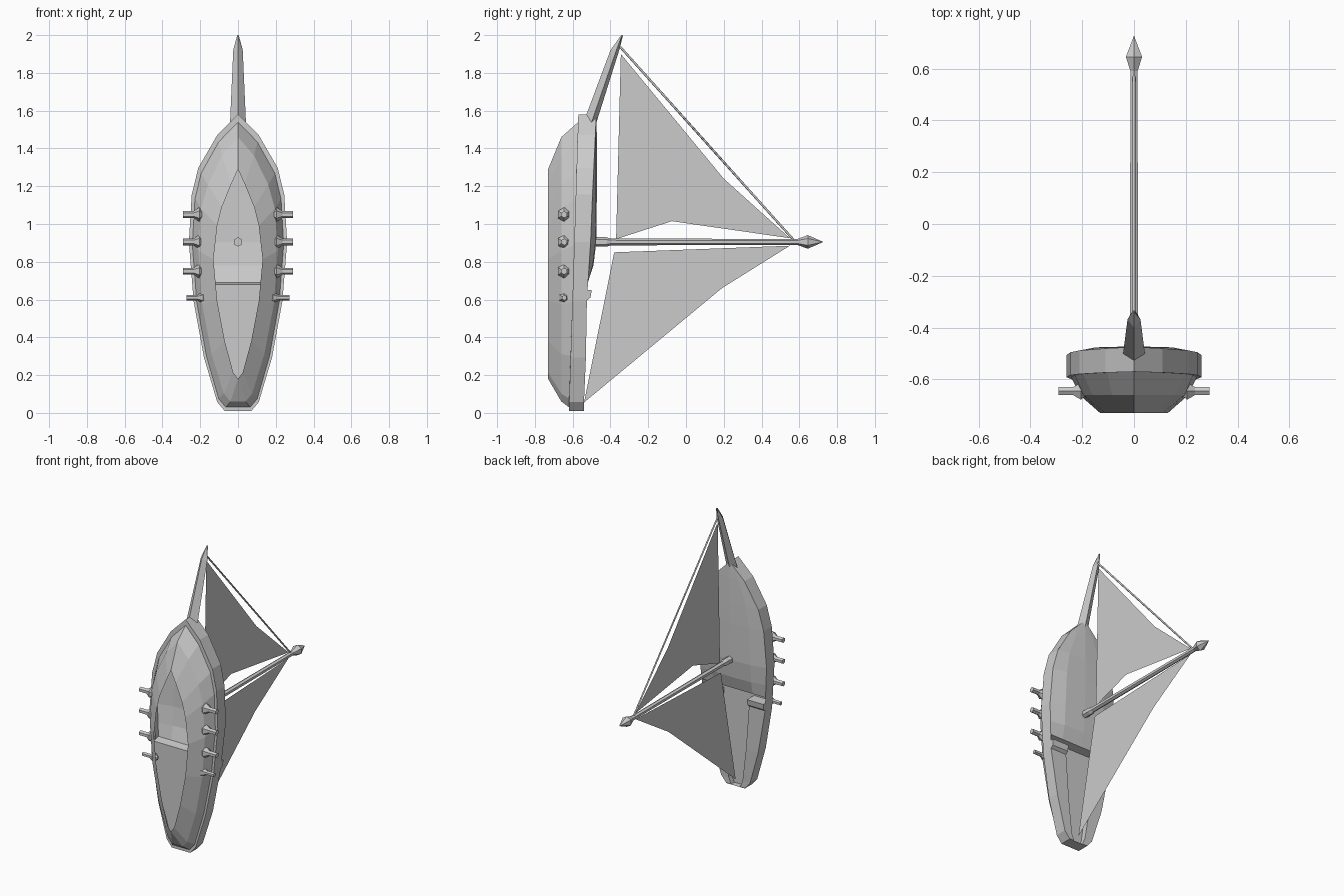
import bpy, bmesh, math

cube = bpy.data.objects.get("Cube")
if cube:
    bpy.data.objects.remove(cube, do_unlink=True)

GREY = (0.6, 0.6, 0.6, 1.0)
grey = bpy.data.materials.new("plain grey")
grey.use_nodes = True
grey.diffuse_color = GREY
shader = grey.node_tree.nodes["Principled BSDF"]
shader.inputs["Base Color"].default_value = GREY
shader.inputs["Roughness"].default_value = 0.8


def finish(name, bm, mirror=False):
    """Turn a bmesh into a named flat-shaded object."""
    bmesh.ops.remove_doubles(bm, verts=bm.verts, dist=0.0005)
    bmesh.ops.recalc_face_normals(bm, faces=bm.faces)
    mesh = bpy.data.meshes.new(name)
    bm.to_mesh(mesh)
    bm.free()
    mesh.materials.append(grey)
    ob = bpy.data.objects.new(name, mesh)
    bpy.context.collection.objects.link(ob)
    if mirror:
        ob.modifiers.new("Mirror", 'MIRROR').use_axis[0] = True
    return ob


def loft(name, rows, closed=False, caps=False, mirror=False):
    """Skin a list of equally long point rows with quads."""
    bm = bmesh.new()
    grid = [[bm.verts.new(p) for p in row] for row in rows]
    n = len(rows[0])
    for a, b in zip(grid, grid[1:]):
        for i in range(n if closed else n - 1):
            j = (i + 1) % n
            bm.faces.new((a[i], a[j], b[j], b[i]))
    if caps:
        bm.faces.new(grid[0])
        bm.faces.new(grid[-1])
    return finish(name, bm, mirror)


def turned(name, profile, place, sides=6):
    """Lathe (distance, radius) pairs; place maps (d, u, v) to a point."""
    angles = [2 * math.pi * k / sides for k in range(sides)]
    rows = [[place(d, r * math.sin(a), r * math.cos(a)) for a in angles] for d, r in profile]
    return loft(name, rows, closed=True, caps=True)


def interp(x, xs, ys):
    for x0, x1, y0, y1 in zip(xs, xs[1:], ys, ys[1:]):
        if x <= x1:
            return y0 + (y1 - y0) * (x - x0) / (x1 - x0)
    return ys[-1]


# Hull lines from stern to bow, half widths at each station
T = [0, .03, .18, .37, .57, .73, .82, .93, 1]
RAIL_X = [.07, .11, .18, .235, .26, .245, .21, .11, 0]
RAIL_Y = [-.54, -.54, -.53, -.525, -.505, -.495, -.488, -.48, -.475]
MID_X = [.04, .075, .14, .19, .21, .195, .16, .085, 0]
WATER_X = [0, .025, .07, .11, .13, .11, .085, .035, 0]


def rail(z):
    t = (z - .01) / 1.57
    return interp(t, T, RAIL_X), interp(t, T, RAIL_Y)


def line(widths, z0, z1, y):
    """One lengthwise hull line, starting on the centre to close the transom."""
    pts = [(w, y(i), z0 + (z1 - z0) * T[i]) for i, w in enumerate(widths)]
    return [(0, pts[0][1], pts[0][2])] + pts


# Hull shell, open below the waterline, with an overhanging rail
loft("hull", [
    line(WATER_X, .18, 1.29, lambda i: -.73),
    line(MID_X, .06, 1.46, lambda i: -.66),
    line([x * .93 for x in RAIL_X], .03, 1.54, lambda i: -.62 + .05 * T[i]),
    line(RAIL_X, .01, 1.58, lambda i: -.62 + .05 * T[i]),
    line(RAIL_X, .01, 1.58, lambda i: RAIL_Y[i]),
], mirror=True)

# Cambered fore deck sloping down to the cockpit
deck = []
for z, mid in [(.68, -.575), (.69, -.52), (.78, -.49), (.905, -.475),
               (1.156, -.472), (1.297, -.472), (1.47, -.472), (1.58, -.475)]:
    x, y = rail(z)
    if z < .685:
        y = mid
    deck.append([(0, mid, z), (x * .6, max(mid - .004, y), z), (x, y, z)])
loft("fore_deck", deck, mirror=True)

# Cockpit floor
FLOOR = -.575
stations = [.68, .59, .29, .057, .012]
loft("cockpit_floor", [[(0, FLOOR, z), (rail(z)[0] * .97, FLOOR, z)] for z in stations], mirror=True)

# Side decks flanking the cockpit, raised and closed at their forward ends
side = []
for z, lift in [(.65, .022), (.61, .018), (.595, 0), (.29, 0), (.057, 0), (.012, 0)]:
    x, y = rail(z)
    side.append([(x * .48, FLOOR, z), (x * .48, y + lift, z), (x, y + lift, z), (x, FLOOR, z)])
loft("side_deck", side, closed=True, caps=True, mirror=True)

# Bowsprit with a pointed tip
spar = []
for y0, y1, z0, z1, w in [(-.54, -.475, 1.545, 1.535, .042),
                          (-.40, -.352, 1.92, 1.925, .025),
                          (-.343, -.34, 2.0, 1.998, .004)]:
    ym, zm = (y0 + y1) / 2, (z0 + z1) / 2
    spar.append([(0, y0, z0), (w, ym + .008, zm), (0, y1, z1), (-w, ym + .008, zm)])
loft("bowsprit", spar, closed=True, caps=True)

# Mast with a thick foot and spear-shaped head
turned("mast", [(-.49, .025), (-.42, .025), (-.40, .018), (.59, .016),
                (.645, .036), (.725, .001)],
       lambda d, u, v: (u, d, .905 + v))

# Cannons, four on each side
for sign, label in ((1, "left"), (-1, "right")):
    for k, z in enumerate((1.05, .905, .75, .61)):
        s, shift = (.8, -.02) if k == 3 else (1, 0)
        turned(f"cannon_{label}_{k + 1}",
               [(.18, .014), (.205, .038), (.235, .018), (.292, .018)],
               lambda d, u, v: (sign * (d + shift), -.645 + u * s, z + v * s))


# Flat sails on the centre plane
def sail(name, outline):
    bm = bmesh.new()
    bm.faces.new([bm.verts.new((0, y, z)) for y, z in outline])
    bmesh.ops.triangulate(bm, faces=bm.faces)
    return finish(name, bm)


sail("fore_sail", [(-.345, 1.9), (.2, 1.24), (.55, .925), (-.075, 1.015),
                   (-.37, .92), (-.345, 1.15), (-.33, 1.6)])
sail("aft_sail", [(-.38, .85), (.55, .885), (.19, .66), (-.54, .055)])

# Stay rope from bowsprit to mast head
curve = bpy.data.curves.new("stay_rope", 'CURVE')
curve.dimensions = '3D'
curve.bevel_depth = .006
curve.bevel_resolution = 0
spline = curve.splines.new('POLY')
spline.points.add(1)
spline.points[0].co = (0, -.355, 1.945, 1)
spline.points[1].co = (0, .575, .91, 1)
curve.materials.append(grey)
bpy.context.collection.objects.link(bpy.data.objects.new("stay_rope", curve))
